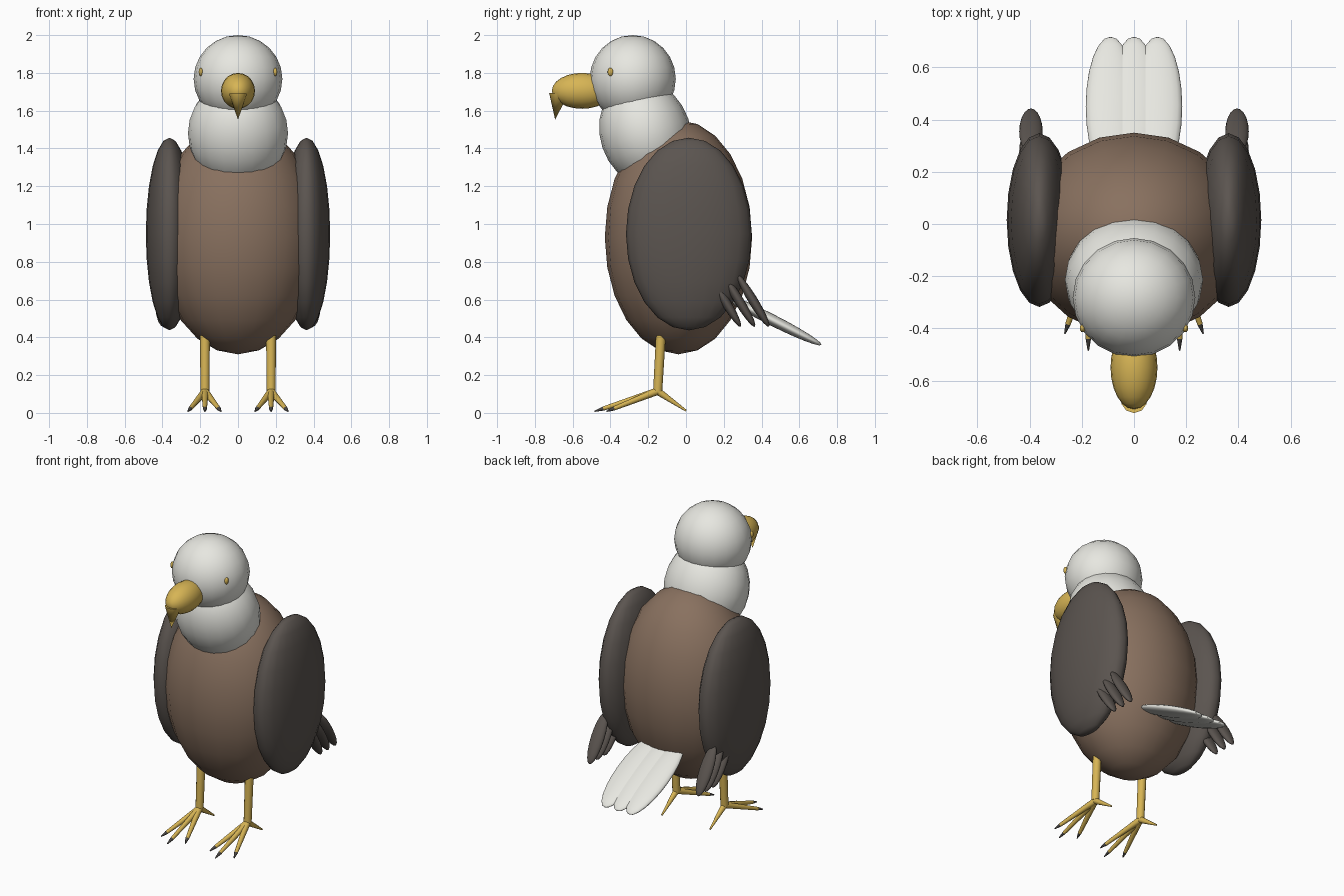
import bpy
import bmesh
from mathutils import Matrix, Vector

cube = bpy.data.objects.get("Cube")
if cube:
    bpy.data.objects.remove(cube, do_unlink=True)


def material(name, r, g, b):
    m = bpy.data.materials.new(name)
    m.use_nodes = True
    m.diffuse_color = (r, g, b, 1)
    bsdf = next(n for n in m.node_tree.nodes if n.type == "BSDF_PRINCIPLED")
    bsdf.inputs["Base Color"].default_value = (r, g, b, 1)
    bsdf.inputs["Roughness"].default_value = 0.7
    return m


white = material("white_feathers", 0.80, 0.80, 0.75)
brown = material("brown_feathers", 0.25, 0.165, 0.115)
dark = material("dark_wing_feathers", 0.105, 0.09, 0.08)
yellow = material("yellow_beak_and_legs", 0.68, 0.46, 0.09)
black = material("dark_claws", 0.07, 0.065, 0.06)


def finish(name, bm, mat):
    """Turn a bmesh into a smooth object, leaving end caps flat."""
    for f in bm.faces:
        f.smooth = len(f.verts) <= 4
        if not f.smooth:
            for e in f.edges:
                e.smooth = False
    mesh = bpy.data.meshes.new(name)
    bm.to_mesh(mesh)
    bm.free()
    mesh.materials.append(mat)
    obj = bpy.data.objects.new(name, mesh)
    bpy.context.collection.objects.link(obj)
    return obj


def ellipsoid(name, centre, radii, mat, axis=(0, 0, 1), segs=20, rings=12):
    """Stretched sphere whose long local z follows axis, in the y-z plane."""
    z = Vector(axis).normalized()
    x = Vector((1, 0, 0))
    turn = Matrix((x, z.cross(x), z)).transposed().to_4x4()
    bm = bmesh.new()
    bmesh.ops.create_uvsphere(
        bm, u_segments=segs, v_segments=rings, radius=1,
        matrix=Matrix.Translation(centre) @ turn @ Matrix.Diagonal((*radii, 1)))
    return finish(name, bm, mat)


def rod(name, start, end, r1, r2, mat, segs=10):
    """Tapered cylinder or cone between two points."""
    a, b = Vector(start), Vector(end)
    turn = (b - a).to_track_quat("Z", "Y").to_matrix().to_4x4()
    bm = bmesh.new()
    bmesh.ops.create_cone(
        bm, cap_ends=True, segments=segs, radius1=r1, radius2=r2,
        depth=(b - a).length,
        matrix=Matrix.Translation((a + b) / 2) @ turn)
    bmesh.ops.remove_doubles(bm, verts=bm.verts, dist=1e-5)
    return finish(name, bm, mat)


# Body, neck and head
ellipsoid("body", (0, -0.04, 0.93), (0.43, 0.39, 0.62), brown)
ellipsoid("neck", (0, -0.215, 1.48), (0.265, 0.24, 0.29), white, (0, -0.32, 0.95))
ellipsoid("head", (0, -0.282, 1.768), (0.235, 0.228, 0.232), white)

# Beak with a hooked tip
ellipsoid("beak", (0, -0.55, 1.705), (0.09, 0.095, 0.16), yellow, (0, -1, 0))
rod("beak_hook", (0, -0.675, 1.688), (0, -0.693, 1.553), 0.05, 0, yellow)

# Tail fan
for i, side in enumerate(("right", "middle", "left")):
    ellipsoid("tail_feather_" + side, ((i - 1) * 0.09, 0.45, 0.495),
              (0.095, 0.03, 0.3), white, (0, 0.89, -0.45))

# Paired parts
for side, s in (("left", 1), ("right", -1)):
    ellipsoid("eye_" + side, (s * 0.197, -0.4, 1.805), (0.011, 0.015, 0.022),
              yellow, segs=12, rings=8)
    ellipsoid("wing_" + side, (s * 0.363, 0.015, 0.947), (0.125, 0.333, 0.51), dark)
    for i in range(3):
        ellipsoid(f"wing_feather_{side}_{i + 1}",
                  (s * 0.395, 0.205 + i * 0.075, 0.595),
                  (0.045, 0.025, 0.163), dark, (0, 0.52, -0.855), 16, 10)

    # Leg and foot
    x = s * 0.175
    ankle = Vector((x, -0.15, 0.115))
    rod("leg_" + side, ankle, (x, -0.133, 0.41), 0.024, 0.026, yellow, 12)
    for toe, dx, y in (("inner", -0.085, -0.42), ("middle", 0, -0.485),
                       ("outer", 0.09, -0.42)):
        tip = Vector((x + s * dx, y, 0.008))
        knuckle = ankle.lerp(tip, 0.86)
        rod(f"toe_{toe}_{side}", ankle, knuckle, 0.02, 0.011, yellow)
        rod(f"claw_{toe}_{side}", knuckle, tip, 0.011, 0.003, black)
    rod("toe_back_" + side, ankle, (x, 0, 0.012), 0.02, 0.005, yellow)
